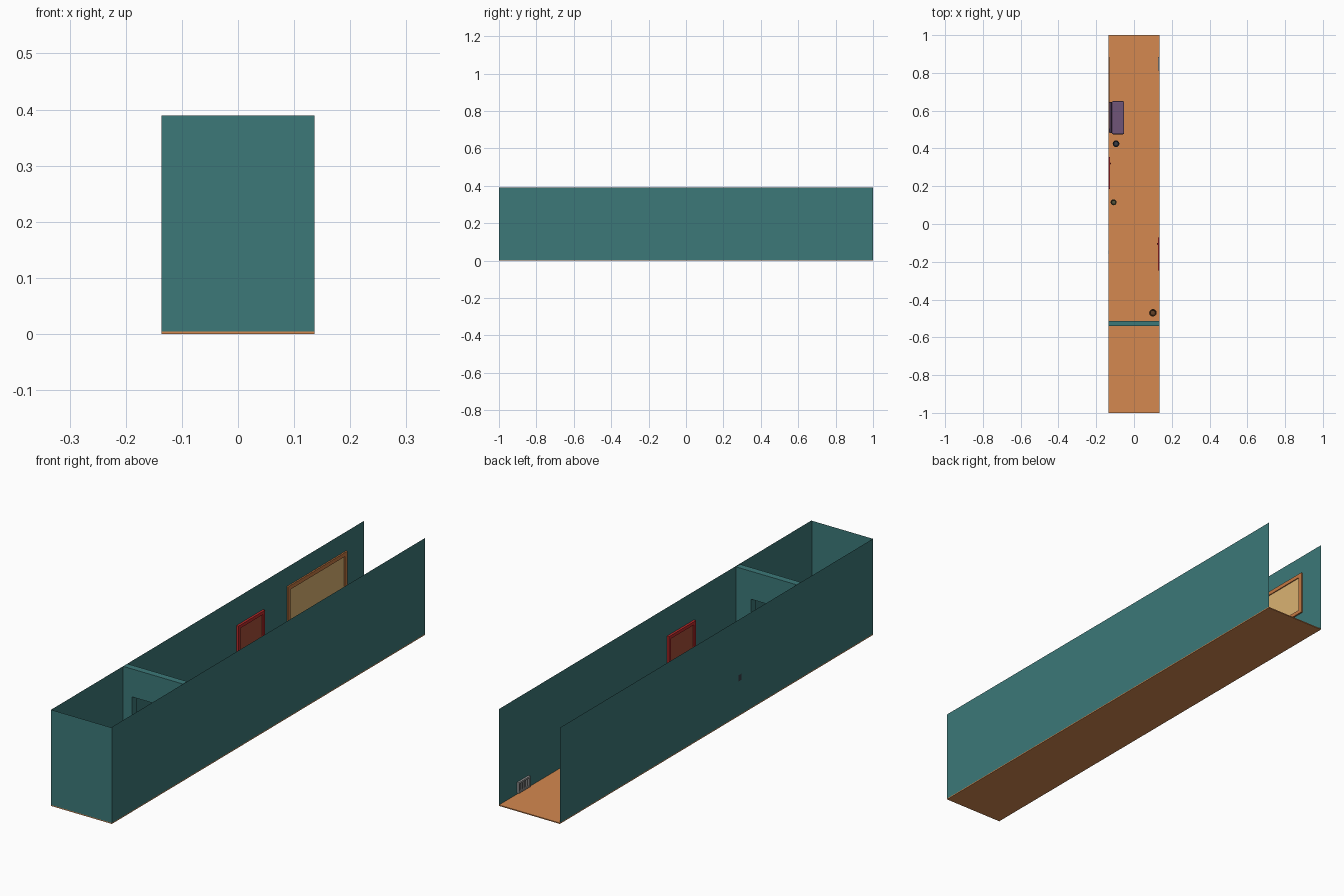
import bpy, bmesh, math

if "Cube" in bpy.data.objects:
    bpy.data.objects.remove(bpy.data.objects["Cube"])

W, H, F = 0.136, 0.389, 0.004      # half width, wall height, floor thickness


def mat(name, r, g, b):
    m = bpy.data.materials.new(name)
    m.diffuse_color = (r, g, b, 1)
    m.use_nodes = True
    m.node_tree.nodes["Principled BSDF"].inputs["Base Color"].default_value = m.diffuse_color
    return m


TEAL = mat("teal_paint", 0.045, 0.19, 0.19)
FLOOR = mat("orange_wood", 0.66, 0.25, 0.08)
RED = mat("red_trim", 0.50, 0.025, 0.025)
PANEL = mat("red_brown_panel", 0.38, 0.075, 0.04)
TRIM = mat("window_wood", 0.55, 0.19, 0.055)
GLASS = mat("warm_glass", 0.70, 0.45, 0.17)
PURPLE = mat("purple_fabric", 0.16, 0.09, 0.19)
DARK = mat("dark_metal", 0.04, 0.045, 0.06)
GREEN = mat("olive_pot", 0.09, 0.09, 0.045)
BROWN = mat("brown_pot", 0.13, 0.055, 0.02)
GREY = mat("grey_metal", 0.35, 0.35, 0.35)


def make(name, bm, m):
    me = bpy.data.meshes.new(name)
    bm.to_mesh(me)
    bm.free()
    ob = bpy.data.objects.new(name, me)
    bpy.context.collection.objects.link(ob)
    me.materials.append(m)
    return ob


def box(name, x, y, z, m, bevel=0):
    bm = bmesh.new()
    bmesh.ops.create_cube(bm, size=1)
    for v in bm.verts:
        for i, r in enumerate((x, y, z)):
            v.co[i] = (r[0] + r[1]) / 2 + v.co[i] * abs(r[1] - r[0])
    ob = make(name, bm, m)
    if bevel:
        b = ob.modifiers.new("bevel", 'BEVEL')
        b.width, b.segments = bevel, 2
    return ob


def sheet(name, corners, m):
    bm = bmesh.new()
    bm.faces.new([bm.verts.new(c) for c in corners])
    return make(name, bm, m)


def wall_frame(name, side, y, z, w, depth, m, sill=True):
    """Mitred frame standing off a side wall (side -1 left, +1 right)."""
    xo, xi = side * W, side * (W - depth)
    b = w if sill else 0
    bm = bmesh.new()
    outer = [(y[0], z[0]), (y[0], z[1]), (y[1], z[1]), (y[1], z[0])]
    inner = [(y[0] + w, z[0] + b), (y[0] + w, z[1] - w),
             (y[1] - w, z[1] - w), (y[1] - w, z[0] + b)]
    rings = [[bm.verts.new((x, *p)) for p in loop]
             for x, loop in ((xo, outer), (xi, outer), (xi, inner), (xo, inner))]
    for i in range(4 if sill else 3):
        j = (i + 1) % 4
        for a, c in zip(rings[:-1], rings[1:]):
            bm.faces.new((a[i], a[j], c[j], c[i]))
    bmesh.ops.recalc_face_normals(bm, faces=bm.faces)
    return make(name, bm, m)


def lathe(name, x, y, profile, m, n=12):
    """Closed vessel turned from (radius, height) points."""
    bm = bmesh.new()
    rings = [[bm.verts.new((x + r * math.cos(2 * math.pi * k / n),
                            y + r * math.sin(2 * math.pi * k / n), F + z))
              for k in range(n)] for r, z in profile]
    for a, b in zip(rings[:-1], rings[1:]):
        for k in range(n):
            j = (k + 1) % n
            bm.faces.new((a[k], a[j], b[j], b[k]))
    bm.faces.new(rings[0][::-1])
    bm.faces.new(rings[-1])
    return make(name, bm, m)


# Shell: floor, two long walls, end wall (the back end stays open)
box("floor", (-W, W), (-1, 1), (0, F), FLOOR)
sheet("left_wall", [(-W, -1, F), (-W, 1, F), (-W, 1, H), (-W, -1, H)], TEAL)
sheet("right_wall", [(W, -1, F), (W, 1, F), (W, 1, H + .003), (W, -1, H + .003)], TEAL)
sheet("end_wall", [(-W, -1, F), (W, -1, F), (W, -1, H), (-W, -1, H)], TEAL)

# Partition with an open doorway: arch-shaped outline pushed through its depth
bm = bmesh.new()
outline = [(-W, F), (-.095, F), (-.095, .276), (.068, .276), (.068, F),
           (W, F), (W, H), (-W, H)]
face = bm.faces.new([bm.verts.new((x, -.54, z)) for x, z in outline])
ext = bmesh.ops.extrude_face_region(bm, geom=[face])["geom"]
bmesh.ops.translate(bm, vec=(0, .027, 0),
                    verts=[g for g in ext if isinstance(g, bmesh.types.BMVert)])
bmesh.ops.recalc_face_normals(bm, faces=bm.faces)
make("partition", bm, TEAL)

# Red doors on both walls: frame, recessed leaf, handle
for label, s, y, hy in (("left", -1, (.185, .355), .32), ("right", 1, (-.245, -.072), -.105)):
    wall_frame(label + "_door_frame", s, y, (F, .277), .013, .009, RED, sill=False)
    box(label + "_door_leaf", (s * (W - .0005), s * (W - .004)),
        (y[0] + .013, y[1] - .013), (F, .264), PANEL)
    box(label + "_door_handle", (s * (W - .004), s * (W - .013)),
        (hy - .005, hy + .005), (.125, .135), RED, .002)

# Wide window on the left wall
wall_frame("window_frame", -1, (.506, .885), (.13, .312), .016, .006, TRIM)
box("window_pane", (-W + .0005, -W + .002), (.522, .869), (.146, .296), GLASS)

# Small wall fittings: light switch and low grille
box("light_switch", (-W, -W + .003), (-.16, -.14), (.14, .165), DARK)
wall_frame("grille_frame", 1, (.812, .884), (.008, .052), .006, .008, GREY)
for i in range(5):
    y = .826 + i * .011
    box("grille_slat", (W - .006, W - .0005), (y - .002, y + .002), (.014, .046), GREY)

# Purple loveseat with a leaning back, below the window
box("seat_cushion", (-.118, -.052), (.475, .65), (.038, .062), PURPLE, .006)
box("seat_base", (-.116, -.056), (.482, .643), (.018, .04), PURPLE)
back = box("seat_back", (-.122, -.112), (.482, .645), (.03, .115), PURPLE, .003)
for v in back.data.vertices:
    if v.co.z > .1:
        v.co.x -= .010
for x in (-.11, -.062):
    for y in (.49, .635):
        box("seat_leg", (x - .004, x + .004), (y - .004, y + .004), (F, .02), DARK)

# Round vessels standing on the floor
for name, x, y, r, h, m in (("waste_bin", -.095, .425, .018, .06, DARK),
                            ("left_pot", -.108, .115, .016, .055, GREEN),
                            ("right_pot", .1, -.47, .020, .055, BROWN)):
    lathe(name, x, y, [(r * .75, 0), (r, h), (r * .78, h), (r * .65, h * .75)], m)
